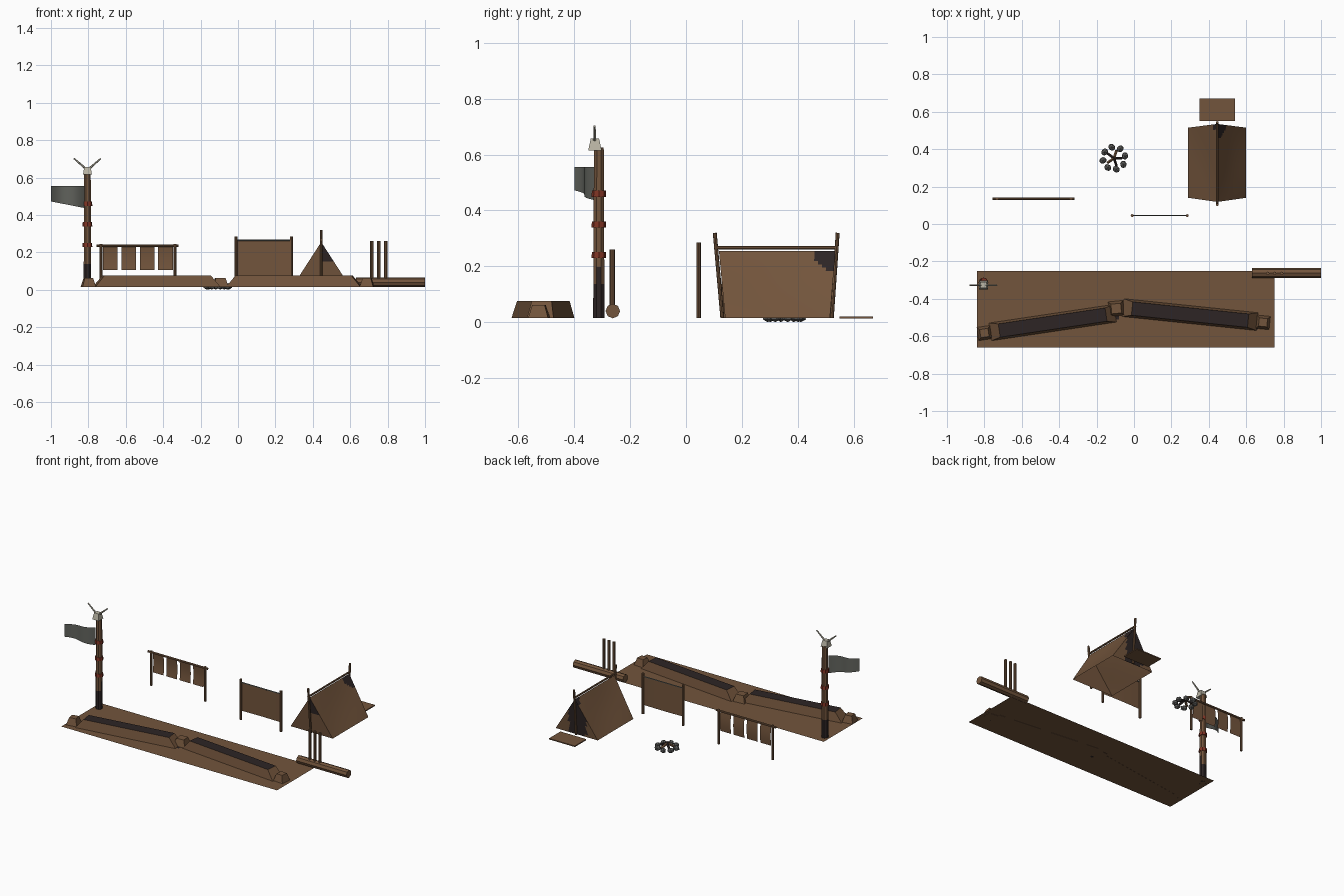
import bpy, bmesh, math, random
from mathutils import Vector, Matrix

if "Cube" in bpy.data.objects:
    bpy.data.objects.remove(bpy.data.objects["Cube"])
random.seed(4)

def mat(name, c):
    m = bpy.data.materials.new(name)
    m.diffuse_color = (*c, 1)
    m.use_nodes = True
    m.node_tree.nodes["Principled BSDF"].inputs["Base Color"].default_value = m.diffuse_color
    return m

BROWN = mat("hide_brown", (0.17, 0.09, 0.045))
DARK = mat("soot_dark", (0.026, 0.018, 0.018))
RED = mat("band_red", (0.22, 0.035, 0.018))
BONE = mat("bone_pale", (0.5, 0.47, 0.38))
GREY = mat("cloth_grey", (0.12, 0.125, 0.11))
STONE = mat("stone_grey", (0.12, 0.12, 0.115))

def finish(name, bm, *mats, smooth=False):
    me = bpy.data.meshes.new(name)
    bm.to_mesh(me)
    bm.free()
    for m in mats:
        me.materials.append(m)
    for p in me.polygons:
        p.use_smooth = smooth
    ob = bpy.data.objects.new(name, me)
    bpy.context.collection.objects.link(ob)
    return ob

def rod(name, a, b, r1, r2=None, m=BROWN, sides=8):
    """Tapered round bar from a to b."""
    a, b = Vector(a), Vector(b)
    bm = bmesh.new()
    bmesh.ops.create_cone(bm, cap_ends=True, segments=sides, radius1=r1,
                          radius2=r1 if r2 is None else r2, depth=(b - a).length)
    rot = (b - a).to_track_quat('Z', 'Y').to_matrix().to_4x4()
    bm.transform(Matrix.Translation((a + b) / 2) @ rot)
    return finish(name, bm, m)

def sheet(name, f, nu, nv, mats, rule=None, smooth=True):
    """Surface grid f(u, v); rule picks the material from each face centre."""
    bm = bmesh.new()
    g = [[bm.verts.new(f(i / nu, j / nv)) for j in range(nv + 1)] for i in range(nu + 1)]
    for i in range(nu):
        for j in range(nv):
            fc = bm.faces.new((g[i][j], g[i + 1][j], g[i + 1][j + 1], g[i][j + 1]))
            if rule:
                fc.material_index = int(rule(fc.calc_center_median()))
    return finish(name, bm, *mats, smooth=smooth)

def frustum(name, a, b, w, z0, z1, end_in, side_in, m=BROWN, dark_top=0.0):
    """Sloped block along the line a-b, optionally with a dark inset top."""
    a, b = Vector((*a, 0)), Vector((*b, 0))
    d = (b - a).normalized()
    n = Vector((-d.y, d.x, 0)) * w / 2
    k = 1 - side_in * 2 / w
    bm = bmesh.new()
    lo = [bm.verts.new(p + Vector((0, 0, z0))) for p in (a - n, b - n, b + n, a + n)]
    e = d * end_in
    hi = [bm.verts.new(p + Vector((0, 0, z1))) for p in
          (a + e - n * k, b - e - n * k, b - e + n * k, a + e + n * k)]
    bm.faces.new(lo[::-1])
    top = bm.faces.new(hi)
    for i in range(4):
        j = (i + 1) % 4
        bm.faces.new((lo[i], lo[j], hi[j], hi[i]))
    if dark_top:
        bmesh.ops.inset_region(bm, faces=[top], thickness=dark_top, depth=-0.003)
        top.material_index = 1
    return finish(name, bm, m, DARK)

# --- ground plate, with a dark strip under the earthworks
def ground_rule(c):
    yc = -0.575 + (c.x + 0.76) * 0.149 if c.x < -0.08 else -0.455 - (c.x + 0.06) * 0.1
    return -0.77 < c.x < 0.66 and abs(c.y - yc) < 0.033
sheet("ground_plate", lambda u, v: (-0.84 + 1.59 * u, -0.66 + 0.41 * v, 0.016),
      90, 30, (BROWN, DARK), ground_rule, smooth=False)

# --- earth mounds and the small blocks between them
frustum("mound_left", (-0.77, -0.577), (-0.10, -0.477), 0.096, 0.015, 0.075, 0.05, 0.012, dark_top=0.007)
frustum("mound_right", (-0.06, -0.447), (0.66, -0.522), 0.096, 0.015, 0.075, 0.05, 0.012, dark_top=0.007)
for i, (x, y, s, t) in enumerate([(-0.80, -0.583, 0.072, 0.15), (-0.095, -0.452, 0.08, 0.1),
                                  (0.69, -0.526, 0.072, -0.1)]):
    h = s / 2
    frustum(f"earth_block_{i}", (x - h, y - h * t), (x + h, y + h * t), s, 0.015, 0.062, 0.014, 0.014)

# --- totem post with charred foot, red bands, skull and horns
px, py = -0.805, -0.312
def post_pt(u, v):
    r = 0.022 - 0.003 * v
    a = u * math.tau + math.pi / 8
    return (px + r * math.cos(a), py + r * math.sin(a), 0.015 + 0.61 * v)
sheet("totem_post", post_pt, 8, 20, (BROWN, DARK), lambda c: c.z < 0.13 or (c.z < 0.21 and c.x > px and abs(c.y - py) < .012), smooth=False)
for z in (0.24, 0.35, 0.46):
    rod(f"red_band_{z}", (px, py, z - 0.011), (px, py, z + 0.011), 0.026, 0.025, RED)
frustum("skull", (px - 0.024, -0.326), (px + 0.024, -0.326), 0.048, 0.615, 0.657, 0.007, 0.009, BONE)
for s in (-1, 1):
    rod(f"horn_{s}", (px + s * 0.012, -0.327, 0.65), (px + s * 0.072, -0.327, 0.702), 0.006, 0.004, BONE, 6)

# --- waving flag
def flag_pt(u, v):
    y = -0.328 - 0.072 * u - 0.012 * math.sin(u * math.tau)
    low = 0.437 + 0.035 * u
    return (-0.82 - 0.18 * u, y, low + (0.555 - low) * v)
sheet("flag", flag_pt, 12, 4, (GREY,))

# --- log with three stakes
rod("log", (0.63, -0.262, 0.04), (1.0, -0.262, 0.04), 0.026)
for x in (0.715, 0.752, 0.79):
    rod("stake", (x, -0.264, 0.03), (x, -0.264, 0.26), 0.009)

# --- stretched hide on two posts
for x in (-0.01, 0.285):
    rod("stretch_post", (x, 0.045, 0.015), (x, 0.045, 0.285), 0.008)
sheet("stretched_hide", lambda u, v: (-0.01 + 0.295 * u, 0.045 + 0.003 * math.sin(math.pi * u),
      0.075 + 0.188 * v), 8, 4, (BROWN,))
rod("stretch_rope", (-0.01, 0.045, 0.264), (0.285, 0.045, 0.264), 0.004, m=GREY, sides=6)

# --- drying rack with four hanging hides
for x in (-0.733, -0.337):
    rod("rack_post", (x, 0.135, 0.015), (x, 0.135, 0.245), 0.008)
rod("rack_bar", (-0.757, 0.135, 0.236), (-0.318, 0.135, 0.236), 0.007)
for i in range(4):
    x0 = -0.722 + i * 0.0985
    sheet("hanging_hide", lambda u, v: (x0 + 0.079 * u, 0.135 + 0.005 * math.sin(math.pi * v),
          0.105 + 0.128 * v), 4, 6, (BROWN,))

# --- tent: two sagging panels, closed ends, poles
tx, rz = 0.445, 0.255
def edge_y(v, front):          # end line leans outward toward the ridge
    return 0.14 - 0.022 * v if front else 0.515 + 0.02 * v
for s in (-1, 1):
    def panel(u, v, s=s):
        y = edge_y(v, True) * (1 - u) + edge_y(v, False) * u
        sag = 0.008 * math.sin(math.pi * u) * math.sin(math.pi * v)
        return (tx + s * (0.155 * (1 - v) - sag), y, 0.015 + (rz - 0.015) * v)
    sheet("tent_panel", panel, 28, 20, (BROWN, DARK),
          lambda c, s=s: math.hypot(c.y - 0.535, c.z - rz) < (0.075 if s > 0 else 0.04))
def tent_end(front):
    def f(u, v):
        v2 = min(v, 0.998)
        return (tx + (2 * u - 1) * 0.155 * (1 - v2), edge_y(v, front), 0.015 + (rz - 0.015) * v)
    return f
sheet("tent_front", tent_end(True), 10, 16, (BROWN, DARK),
      lambda c: c.z > 0.15 and c.x > tx, smooth=False)
sheet("tent_back", tent_end(False), 10, 16, (BROWN, DARK),
      lambda c: abs(c.x - tx + 0.01) < 0.065, smooth=False)
rod("tent_pole_front", (tx, 0.13, 0.015), (tx, 0.103, 0.32), 0.007)
rod("tent_pole_back", (tx, 0.522, 0.015), (tx, 0.543, 0.32), 0.007)
rod("ridge_pole", (tx, 0.1, 0.266), (tx, 0.545, 0.266), 0.006)

# --- sleeping mat behind the tent
frustum("mat", (0.35, 0.61), (0.54, 0.61), 0.12, 0.014, 0.021, 0, 0)

# --- campfire: ring of stones and leaning firewood
cx, cy = -0.107, 0.352
for i in range(8):
    a = i * math.tau / 8 + 0.2
    bm = bmesh.new()
    bmesh.ops.create_icosphere(bm, subdivisions=1, radius=0.02)
    bm.transform(Matrix.Translation((cx + 0.06 * math.cos(a), cy + 0.06 * math.sin(a), 0.018))
                 @ Matrix.Rotation(random.uniform(0, 6), 4, 'Z') @ Matrix.Diagonal((1.1, 0.95, 0.9, 1)))
    finish("fire_stone", bm, STONE)
for i in range(5):
    a = i * math.tau / 5
    d = Vector((math.cos(a), math.sin(a), 0))
    c = Vector((cx, cy, 0))
    rod("firewood", c + d * 0.042 + Vector((0, 0, 0.02)), c - d * 0.008 + Vector((0, 0, 0.045)),
        0.008, m=BROWN if i % 2 else DARK, sides=6)
